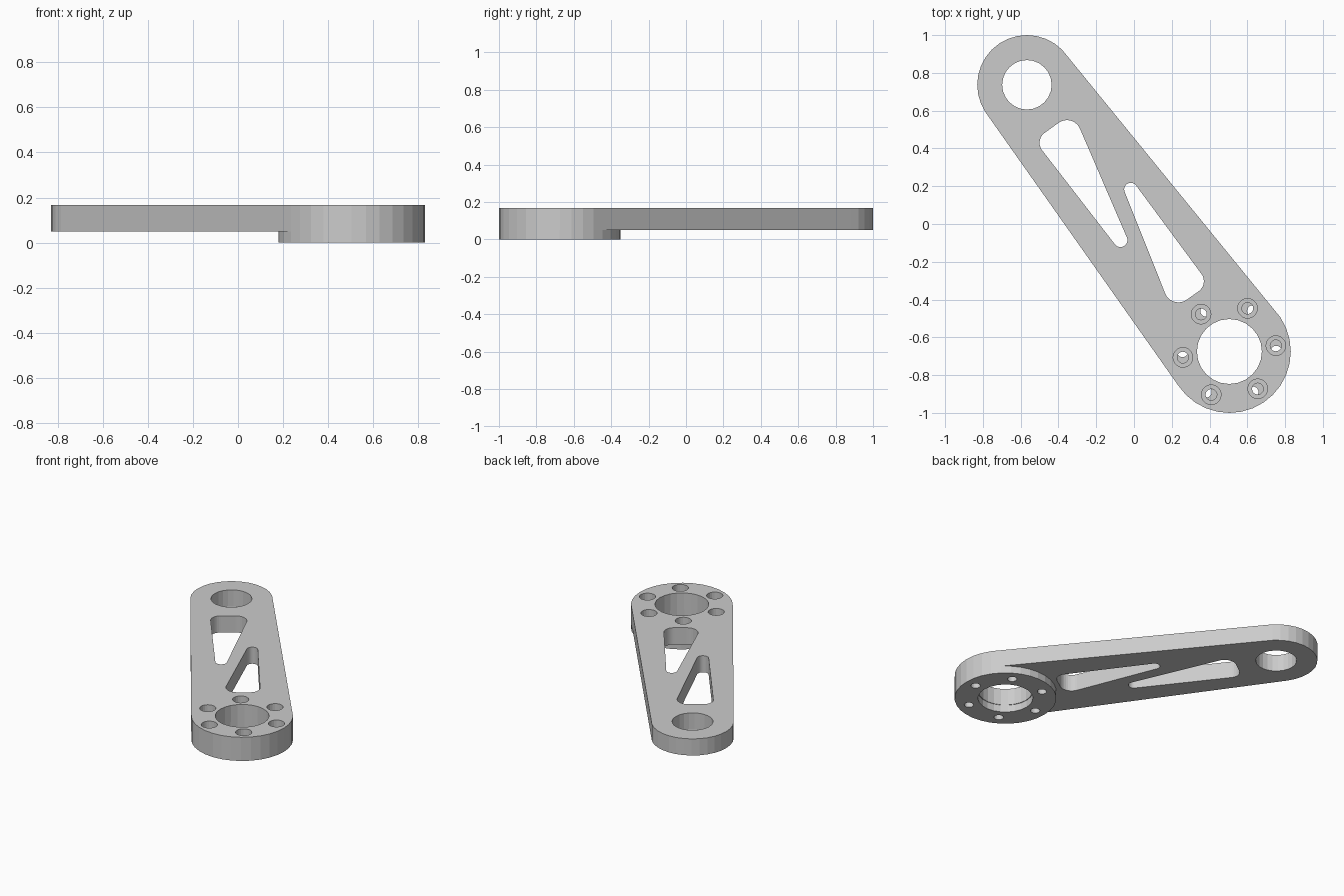
import bpy, bmesh
from math import cos, sin, atan2, pi
from mathutils import Vector
from mathutils.geometry import convex_hull_2d

if "Cube" in bpy.data.objects:
    bpy.data.objects.remove(bpy.data.objects["Cube"])

BIG, SMALL = Vector((0.505, -0.675)), Vector((-0.567, 0.737))
BIG_R, SMALL_R = 0.325, 0.263
SEAM, TOP = 0.05, 0.167
LINK_ANGLE = atan2(SMALL.y - BIG.y, SMALL.x - BIG.x)


def circle(c, r, n=24):
    return [Vector((c[0] + r * cos(2 * pi * i / n), c[1] + r * sin(2 * pi * i / n)))
            for i in range(n)]


def hull(*discs, n=32):
    # rounded outline wrapped around several discs
    pts = [p for x, y, r in discs for p in circle((x, y), r, n)]
    return [pts[i] for i in convex_hull_2d(pts)]


def prisms(name, outlines, z0, z1):
    bm = bmesh.new()
    for pts in outlines:
        low = [bm.verts.new((p.x, p.y, z0)) for p in pts]
        high = [bm.verts.new((p.x, p.y, z1)) for p in pts]
        bm.faces.new(low)
        bm.faces.new(high)
        for i in range(len(pts)):
            j = (i + 1) % len(pts)
            bm.faces.new((low[i], low[j], high[j], high[i]))
    bmesh.ops.recalc_face_normals(bm, faces=bm.faces)
    mesh = bpy.data.meshes.new(name)
    bm.to_mesh(mesh)
    bm.free()
    obj = bpy.data.objects.new(name, mesh)
    bpy.context.collection.objects.link(obj)
    return obj


def cut(obj, outlines, z0, z1):
    cutter = prisms("cutter", outlines, z0, z1)
    cutter.hide_render = True
    mod = obj.modifiers.new("cut", 'BOOLEAN')
    mod.operation, mod.solver, mod.object = 'DIFFERENCE', 'EXACT', cutter
    bpy.context.view_layer.objects.active = obj
    bpy.ops.object.modifier_apply(modifier=mod.name)
    bpy.data.objects.remove(cutter)


def bolt_circle(r, start):
    return [circle((BIG.x + 0.248 * cos(start + k * pi / 3),
                    BIG.y + 0.248 * sin(start + k * pi / 3)), r, 20) for k in range(6)]


# Arm plate with bearing holes, lightening windows and counterbored bolt holes
arm = prisms("arm_plate", [hull((*BIG, BIG_R), (*SMALL, SMALL_R))], SEAM, TOP)
windows = [
    hull((-0.355, 0.475, 0.075), (-0.435, 0.43, 0.065), (-0.072, -0.085, 0.037)),
    hull((-0.017, 0.183, 0.035), (0.305, -0.303, 0.065), (0.235, -0.34, 0.075)),
]
cut(arm, windows + [circle(BIG, 0.172), circle(SMALL, 0.131)]
    + bolt_circle(0.03, LINK_ANGLE), -0.1, 0.3)
cut(arm, bolt_circle(0.052, LINK_ANGLE), TOP - 0.075, 0.3)

# Mounting flange under the large end, its bolt holes aligned to the axes
flange = prisms("mounting_flange", [circle(BIG, BIG_R, 32)], 0, SEAM)
cut(flange, [circle(BIG, 0.176)] + bolt_circle(0.03, 0), -0.1, 0.3)
